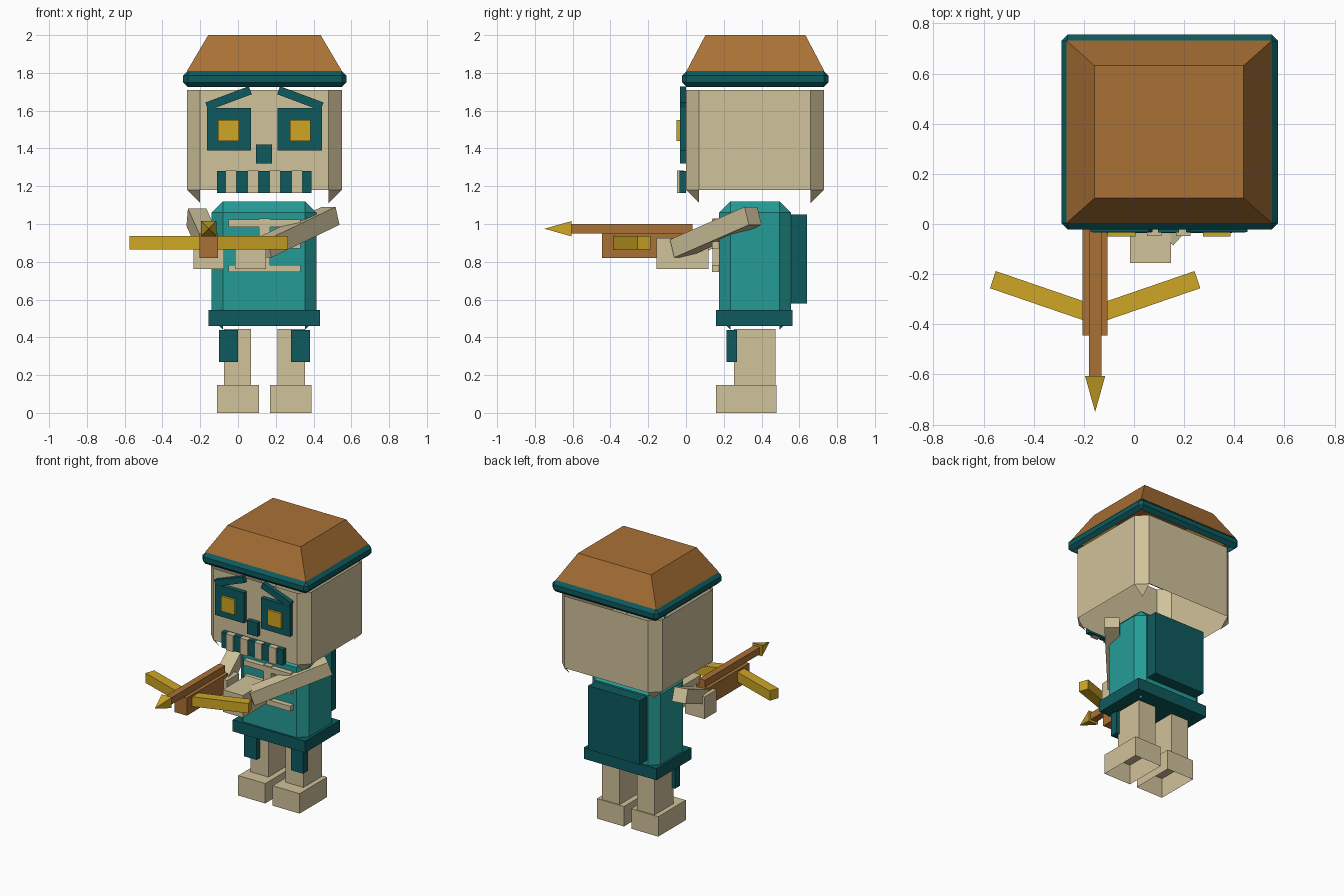
import bpy, bmesh
from mathutils import Vector, Matrix

cube = bpy.data.objects.get("Cube")
if cube:
    bpy.data.objects.remove(cube, do_unlink=True)


def material(name, rgb):
    m = bpy.data.materials.new(name)
    m.use_nodes = True
    color = (*rgb, 1)
    m.diffuse_color = color
    m.node_tree.nodes["Principled BSDF"].inputs["Base Color"].default_value = color
    return m


BONE = material("bone", (.631, .539, .323))
TEAL = material("teal", (.0185, .332, .305))
DARK = material("dark teal", (.004, .102, .112))
BROWN = material("brown", (.402, .165, .036))
GOLD = material("gold", (.617, .381, .018))
MID = .14  # x of the body's mirror plane


def finish(name, bm, mat, matrix=None):
    mesh = bpy.data.meshes.new(name)
    bm.to_mesh(mesh)
    bm.free()
    mesh.materials.append(mat)
    obj = bpy.data.objects.new(name, mesh)
    if matrix:
        obj.matrix_world = matrix
    bpy.context.collection.objects.link(obj)
    return obj


def box(name, mat, x, y, z, bevel=0, drop=None, taper=None):
    """Box from axis ranges; drop(normal) marks faces to leave open."""
    bm = bmesh.new()
    bmesh.ops.create_cube(bm, size=1)
    for v in bm.verts:
        for i, (lo, hi) in enumerate((x, y, z)):
            v.co[i] = hi if v.co[i] > 0 else lo
    if taper:
        cx, cy = sum(x) / 2, sum(y) / 2
        for v in bm.verts:
            if v.co.z > z[0] + .001:
                v.co.x = cx + (v.co.x - cx) * taper
                v.co.y = cy + (v.co.y - cy) * taper
    if bevel:
        bmesh.ops.bevel(bm, geom=bm.edges[:], offset=bevel, segments=1,
                        affect='EDGES', profile=.5)
    bm.normal_update()
    if drop:
        faces = [f for f in bm.faces if drop(f.normal)]
        bmesh.ops.delete(bm, geom=faces, context='FACES')
    return finish(name, bm, mat)


def pair(name, mat, x, y, z, **kw):
    """The same box on both sides of the body."""
    box("right_" + name, mat, x, y, z, **kw)
    box("left_" + name, mat, (2 * MID - x[1], 2 * MID - x[0]), y, z, **kw)


def bar(name, mat, a, b, width, height, up='Z'):
    """Box running from point a to point b."""
    a, b = Vector(a), Vector(b)
    d = b - a
    bm = bmesh.new()
    bmesh.ops.create_cube(bm, size=1)
    bmesh.ops.scale(bm, vec=(width, d.length, height), verts=bm.verts)
    rot = d.to_track_quat('Y', up).to_matrix().to_4x4()
    return finish(name, bm, mat, Matrix.Translation((a + b) / 2) @ rot)


def flat_bottom(n):
    return n.z < -.9


def open_bottom(n):
    # keeps only the little corner triangles below the walls
    return n.z < -.65


# Head and cap
box("head", BONE, (-.27, .55), (0, .73), (1.11, 1.78), bevel=.07,
    drop=lambda n: open_bottom(n) or n.z > .1)
box("cap", BROWN, (-.27, .55), (.003, .732), (1.81, 2), taper=.726, drop=flat_bottom)
box("cap_band", DARK, (-.29, .575), (-.022, .755), (1.725, 1.81), bevel=.025,
    drop=lambda n: abs(n.z) > .9)

# Face
pair("eye_socket", DARK, (-.165, .07), (-.033, 0), (1.39, 1.615))
pair("eye", GOLD, (-.105, .005), (-.05, -.03), (1.44, 1.55))
box("nose", DARK, (.095, .18), (-.033, 0), (1.32, 1.42))
for side, s in (("right", -1), ("left", 1)):
    bar(side + "_brow", DARK, (MID + s * .305, -.016, 1.622),
        (MID + s * .075, -.016, 1.708), .032, .045)
box("mouth", DARK, (-.11, .39), (-.035, 0), (1.165, 1.28))
for i in range(4):
    x = -.065 + i * .116
    box(f"tooth_{i + 1}", BONE, (x, x + .058), (-.047, -.01), (1.163, 1.282))

# Torso
box("torso", TEAL, (-.14, .415), (.175, .555), (.44, 1.12), bevel=.06, drop=open_bottom)
box("belt", DARK, (-.155, .435), (.16, .565), (.46, .545))
box("back_pack", DARK, (-.07, .35), (.54, .64), (.58, 1.05))
box("sternum", BONE, (.11, .17), (.14, .18), (.75, 1.03))
for i, z in enumerate((.745, .87, .985)):
    box(f"rib_{i + 1}", BONE, (-.05, .33), (.137, .18), (z, z + .038))

# Legs
pair("leg", BONE, (-.075, .07), (.255, .473), (.145, .445))
pair("foot", BONE, (-.11, .11), (.16, .48), (0, .147), drop=flat_bottom)
pair("thigh_flap", DARK, (-.1, 0), (.215, .27), (.27, .44))

# Arms and hands
bar("left_arm", BONE, (.13, -.04, .87), (.49, .355, 1.043), .1, .1)
bar("right_arm", BONE, (-.15, .03, .88), (-.22, .385, 1.035), .1, .1)
box("left_hand", BONE, (-.015, .148), (-.155, .12), (.762, .925))
box("right_hand", BONE, (-.235, -.075), (-.02, .12), (.762, .925))

# Crossbow
BOW = -.155
box("crossbow_stock", BROWN, (BOW - .05, BOW + .05), (-.445, .035), (.82, .95))
box("bolt_shaft", BROWN, (BOW - .025, BOW + .025), (-.61, .035), (.95, 1))
for side, s in (("right", -1), ("left", 1)):
    bar(side + "_bow_limb", GOLD, (BOW, -.362, .9), (BOW + s * .408, -.222, .9), .072, .072)

# Bolt tip: four-sided pyramid pointing forwards
bm = bmesh.new()
base = [bm.verts.new((BOW + .04 * i, -.607, .975 + .04 * j))
        for i, j in ((-1, -1), (1, -1), (1, 1), (-1, 1))]
tip = bm.verts.new((BOW, -.75, .975))
bm.faces.new(base)
for i in range(4):
    bm.faces.new((base[i], base[(i + 1) % 4], tip))
bmesh.ops.recalc_face_normals(bm, faces=bm.faces)
finish("bolt_tip", bm, GOLD)
